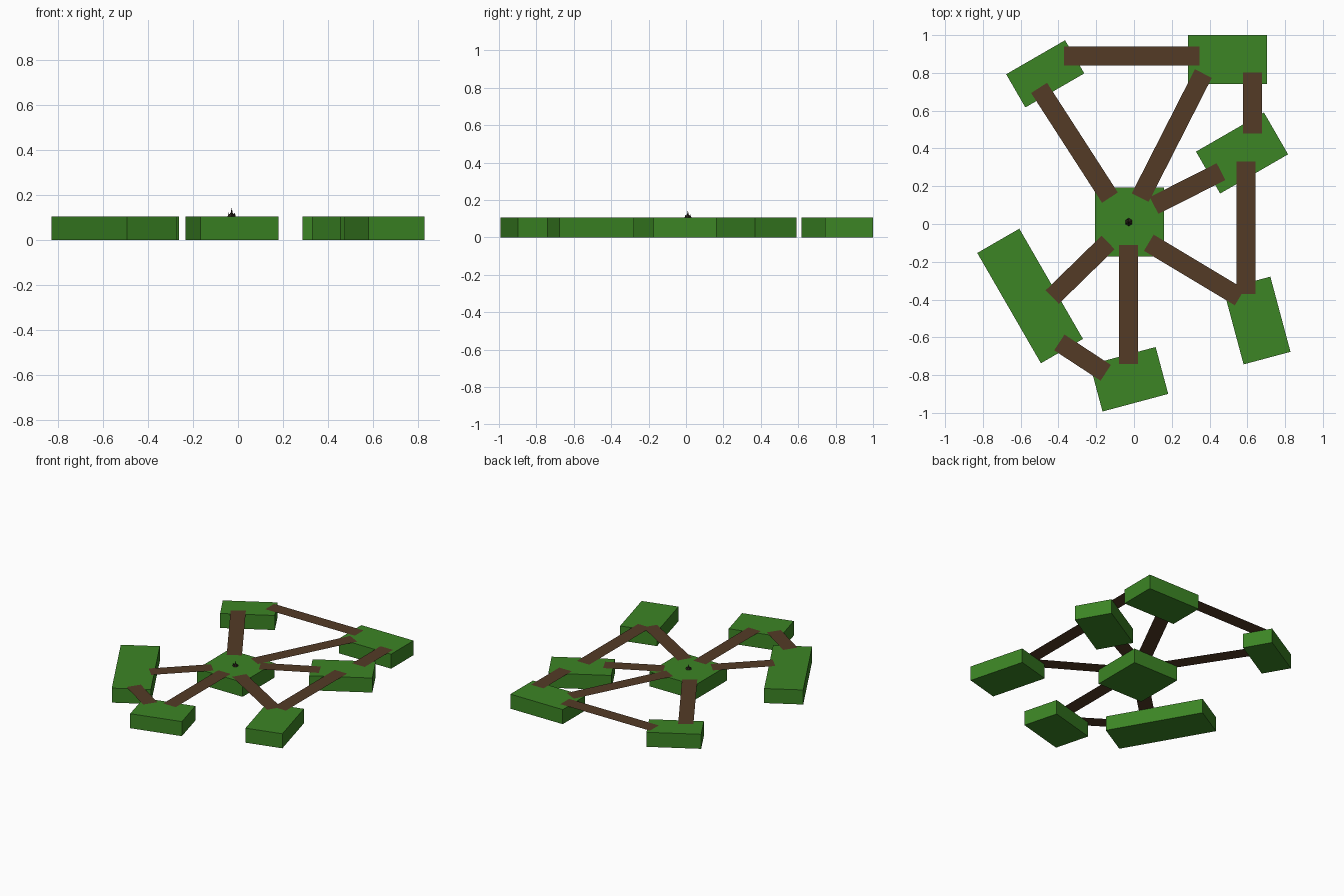
import bpy, math
from mathutils import Vector

if "Cube" in bpy.data.objects:
    bpy.data.objects.remove(bpy.data.objects["Cube"])

H = 0.105  # island height


def material(name, rgb):
    m = bpy.data.materials.new(name)
    m.diffuse_color = (*rgb, 1)
    m.use_nodes = True
    m.node_tree.nodes["Principled BSDF"].inputs["Base Color"].default_value = m.diffuse_color
    return m


GREEN = material("grass green", (0.045, 0.235, 0.018))
BROWN = material("path brown", (0.088, 0.043, 0.019))
DARK = material("dark wood", (0.022, 0.016, 0.010))


def add_mesh(name, verts, faces, mat):
    me = bpy.data.meshes.new(name)
    me.from_pydata(verts, [], faces)
    me.materials.append(mat)
    ob = bpy.data.objects.new(name, me)
    bpy.context.collection.objects.link(ob)
    return ob


def island(name, x, y, sx, sy, angle):
    bpy.ops.mesh.primitive_cube_add(size=1, location=(x, y, H / 2),
                                    rotation=(0, 0, math.radians(angle)))
    ob = bpy.context.object
    ob.name = name
    ob.scale = (sx, sy, H)
    ob.data.materials.append(GREEN)


def path(name, a, b, width=0.1, overlap=0.06):
    # flat strip laid on the island tops, running slightly past each edge
    a, b = Vector(a), Vector(b)
    d = (b - a).normalized()
    a, b = a - d * overlap, b + d * overlap
    n = Vector((-d.y, d.x)) * width / 2
    pts = [a - n, b - n, b + n, a + n]
    add_mesh(name, [(p.x, p.y, H + 0.0006) for p in pts], [(0, 1, 2, 3)], BROWN)


# Islands
island("centre_island", -0.025, 0.01, 0.365, 0.365, 0)
island("back_right_island", 0.495, 0.871, 0.418, 0.257, 0)
island("back_left_island", -0.47, 0.795, 0.36, 0.203, 30)
island("right_island", 0.572, 0.376, 0.415, 0.256, 30)
island("front_right_island", 0.651, -0.511, 0.257, 0.412, 15)
island("front_island", -0.026, -0.822, 0.36, 0.257, 15)
island("left_island", -0.55, -0.381, 0.257, 0.674, 30)

# Paths from the centre outwards
path("path_back_left", (-0.16, 0.19), (-0.47, 0.67))
path("path_back_right", (0.06, 0.193), (0.34, 0.743))
path("path_right", (0.16, 0.125), (0.407, 0.25))
path("path_front_right", (0.13, -0.13), (0.508, -0.357))
path("path_front", (-0.03, -0.172), (-0.03, -0.68))
path("path_left", (-0.18, -0.14), (-0.39, -0.345))

# Paths between outer islands
path("path_back", (-0.31, 0.89), (0.286, 0.89))
path("path_right_back", (0.627, 0.743), (0.627, 0.54))
path("path_right_front", (0.592, 0.27), (0.592, -0.31))
path("path_front_left", (-0.345, -0.66), (-0.2, -0.755))


# Tiny marker in the middle: ring of small logs leaning around a spike
def cone(name, r, h, loc, tilt=(0, 0, 0), sides=6):
    bpy.ops.mesh.primitive_cone_add(vertices=sides, radius1=r, radius2=0, depth=h,
                                    location=loc, rotation=tilt)
    bpy.context.object.name = name
    bpy.context.object.data.materials.append(DARK)


CX, CY = -0.028, 0.01
cone("marker_base", 0.021, 0.022, (CX, CY, H + 0.011))
cone("marker_spike", 0.008, 0.038, (CX, CY, H + 0.019), sides=4)
for i in range(4):
    a = math.tau * i / 4 + 0.4
    cone("marker_log", 0.005, 0.018,
         (CX + 0.014 * math.cos(a), CY + 0.014 * math.sin(a), H + 0.009), sides=4)
